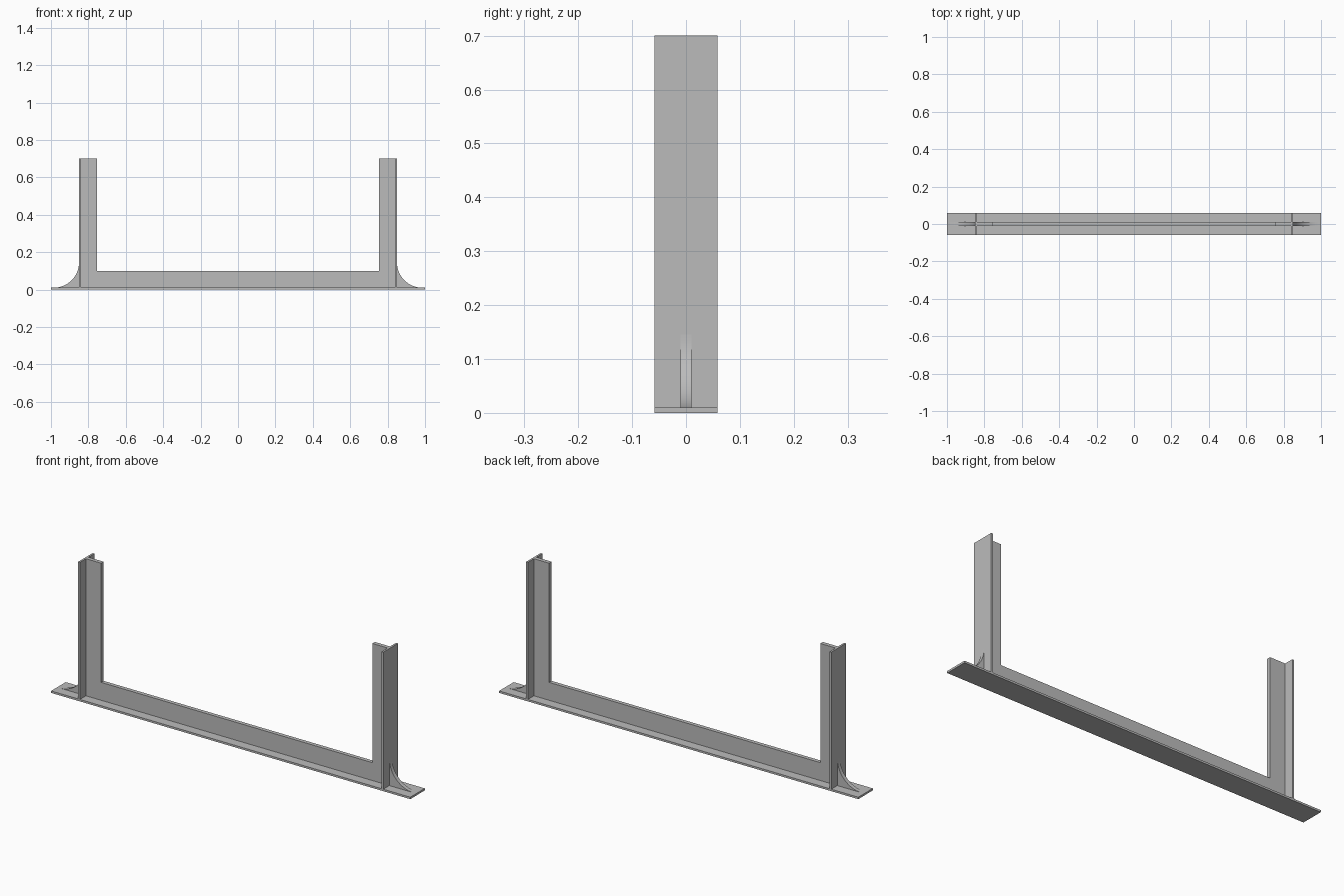
import bpy, bmesh, math

cube = bpy.data.objects.get("Cube")
if cube:
    bpy.data.objects.remove(cube, do_unlink=True)

# Plain grey steel
steel = bpy.data.materials.new("grey_steel")
steel.use_nodes = True
colour = (0.5, 0.5, 0.5, 1)
steel.diffuse_color = colour
steel.node_tree.nodes["Principled BSDF"].inputs["Base Color"].default_value = colour

HEIGHT, HALF_WIDTH, THICK = 0.70, 0.058, 0.01
OUTER, INNER, BEAM_TOP = 0.85, 0.755, 0.10


def extrude_profile(name, points, half_depth):
    """Extrude an x-z outline symmetrically along y."""
    bm = bmesh.new()
    face = bm.faces.new([bm.verts.new((x, -half_depth, z)) for x, z in points])
    moved = bmesh.ops.extrude_face_region(bm, geom=[face])["geom"]
    verts = [v for v in moved if isinstance(v, bmesh.types.BMVert)]
    bmesh.ops.translate(bm, verts=verts, vec=(0, 2 * half_depth, 0))
    bmesh.ops.recalc_face_normals(bm, faces=bm.faces)
    mesh = bpy.data.meshes.new(name)
    bm.to_mesh(mesh)
    bm.free()
    mesh.materials.append(steel)
    obj = bpy.data.objects.new(name, mesh)
    bpy.context.collection.objects.link(obj)
    return obj


def rectangle(x0, x1, z0, z1):
    return [(x0, z0), (x1, z0), (x1, z1), (x0, z1)]


# Bottom flange
extrude_profile("base_plate", rectangle(-1, 1, 0, THICK), HALF_WIDTH)

# U-shaped web shared by the beam and both uprights
web_edge = OUTER - THICK
half = [(web_edge, THICK), (web_edge, HEIGHT), (INNER, HEIGHT), (INNER, BEAM_TOP)]
extrude_profile("web", half + [(-x, z) for x, z in reversed(half)], THICK)

# Upright flanges and concave gussets at each end
radius = 0.135
arc = [(OUTER + radius * (1 - math.cos(a)), THICK + radius * (1 - math.sin(a)))
       for a in (math.pi / 2 * i / 16 for i in range(17))]
for side, sign in (("left", 1), ("right", -1)):
    flange = rectangle(web_edge, OUTER, THICK, HEIGHT)
    extrude_profile(side + "_upright_flange", [(sign * x, z) for x, z in flange], HALF_WIDTH)
    gusset = extrude_profile(side + "_gusset",
                             [(sign * x, z) for x, z in [(OUTER, THICK)] + arc], THICK)
    # Smooth the curved edge only
    bpy.ops.object.select_all(action="DESELECT")
    gusset.select_set(True)
    bpy.context.view_layer.objects.active = gusset
    bpy.ops.object.shade_smooth_by_angle(angle=math.radians(30))
